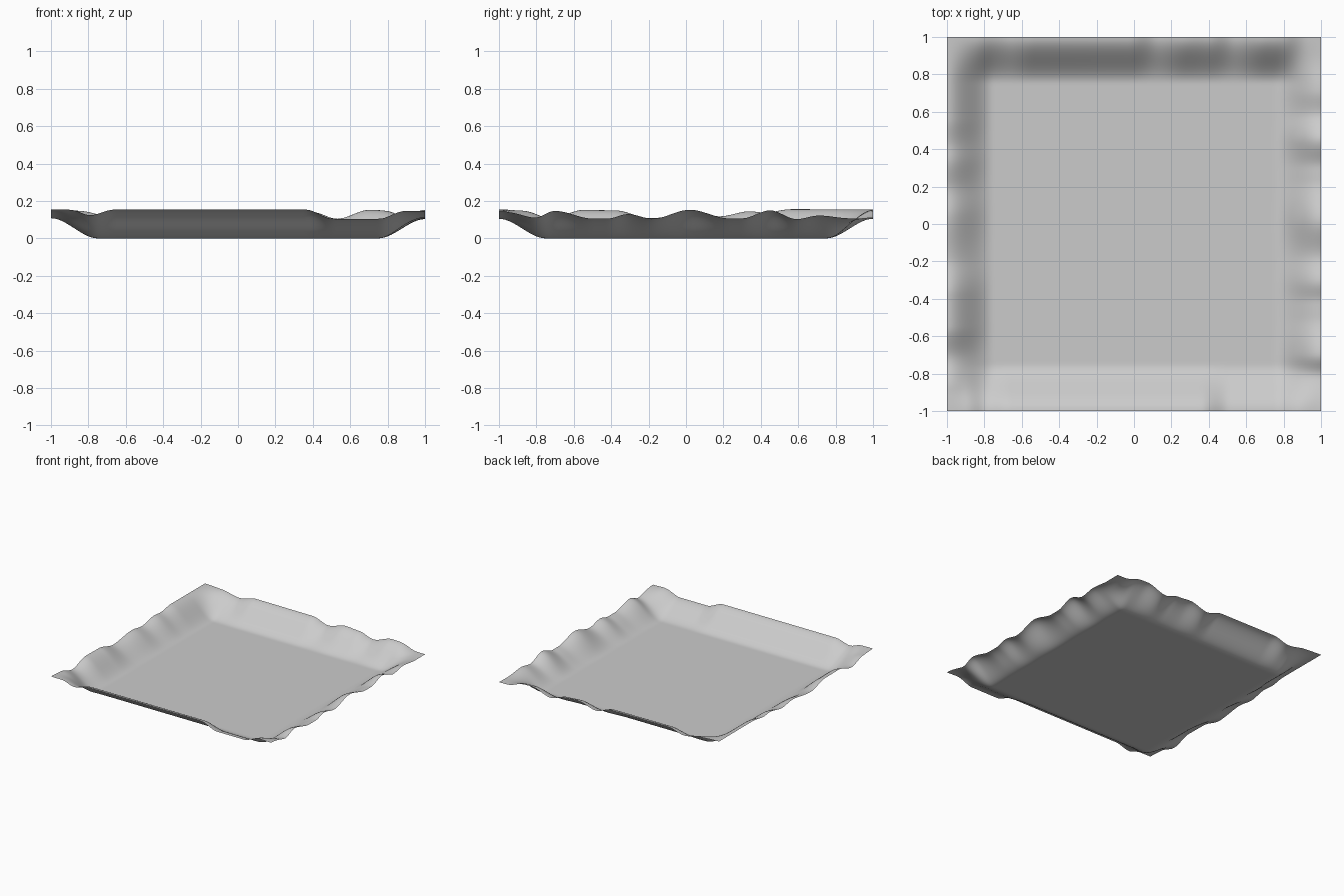
import bpy
import bmesh

cube = bpy.data.objects.get("Cube")
if cube:
    bpy.data.objects.remove(cube)

# Rim heights along each side: (position, height) of each crest and dip
FRONT = [(-1, .155), (-.9, .152), (-.8, .122), (-.66, .154), (.36, .154),
         (.51, .105), (.76, .105), (.91, .15), (1, .145)]
BACK = [(-1, .155), (-.85, .145), (-.68, .12), (-.54, .152), (-.02, .15),
        (.12, .11), (.28, .148), (.4, .14), (.53, .105), (.7, .152),
        (.8, .15), (.93, .11), (1, .108)]
LEFT_X = [(-1, .155), (-.88, .145), (-.72, .108), (-.55, .152), (-.38, .15),
          (-.19, .108), (.05, .135), (.18, .118), (.34, .145), (.42, .138),
          (.56, .156), (1, .155)]
RIGHT_X = [(-1, .145), (-.82, .105), (-.7, .147), (-.5, .106), (-.42, .106),
           (-.31, .13), (-.18, .105), (.02, .153), (.23, .107), (.3, .107),
           (.45, .15), (.59, .103), (.71, .122), (.9, .106), (1, .108)]


def ease(t):
    t = max(0, min(1, t))
    return t * t * (3 - 2 * t)


def rim(points, t):
    for (a, za), (b, zb) in zip(points, points[1:]):
        if t <= b:
            return za + (zb - za) * ease((t - a) / (b - a))
    return points[-1][1]


def height(x, y):
    sx = ease((abs(x) - .75) / .25)
    sy = ease((abs(y) - .75) / .25)
    if sx + sy == 0:
        return 0
    rx = rim(RIGHT_X if x > 0 else LEFT_X, y)
    ry = rim(BACK if y > 0 else FRONT, x)
    edge = (rx * sx + ry * sy) / (sx + sy)
    return edge * (1 - (1 - sx) * (1 - sy))


# Thin square sheet with a turned-up ruffled rim
bm = bmesh.new()
bmesh.ops.create_grid(bm, x_segments=120, y_segments=120, size=1)
for v in bm.verts:
    v.co.z = height(v.co.x, v.co.y)
for f in bm.faces:
    f.smooth = True
mesh = bpy.data.meshes.new("ruffled_sheet")
bm.to_mesh(mesh)
bm.free()
sheet = bpy.data.objects.new("ruffled_sheet", mesh)
bpy.context.collection.objects.link(sheet)

# Plain light grey
grey = bpy.data.materials.new("light_grey")
grey.use_nodes = True
colour = (.6, .6, .6, 1)
grey.diffuse_color = colour
grey.node_tree.nodes["Principled BSDF"].inputs["Base Color"].default_value = colour
mesh.materials.append(grey)
